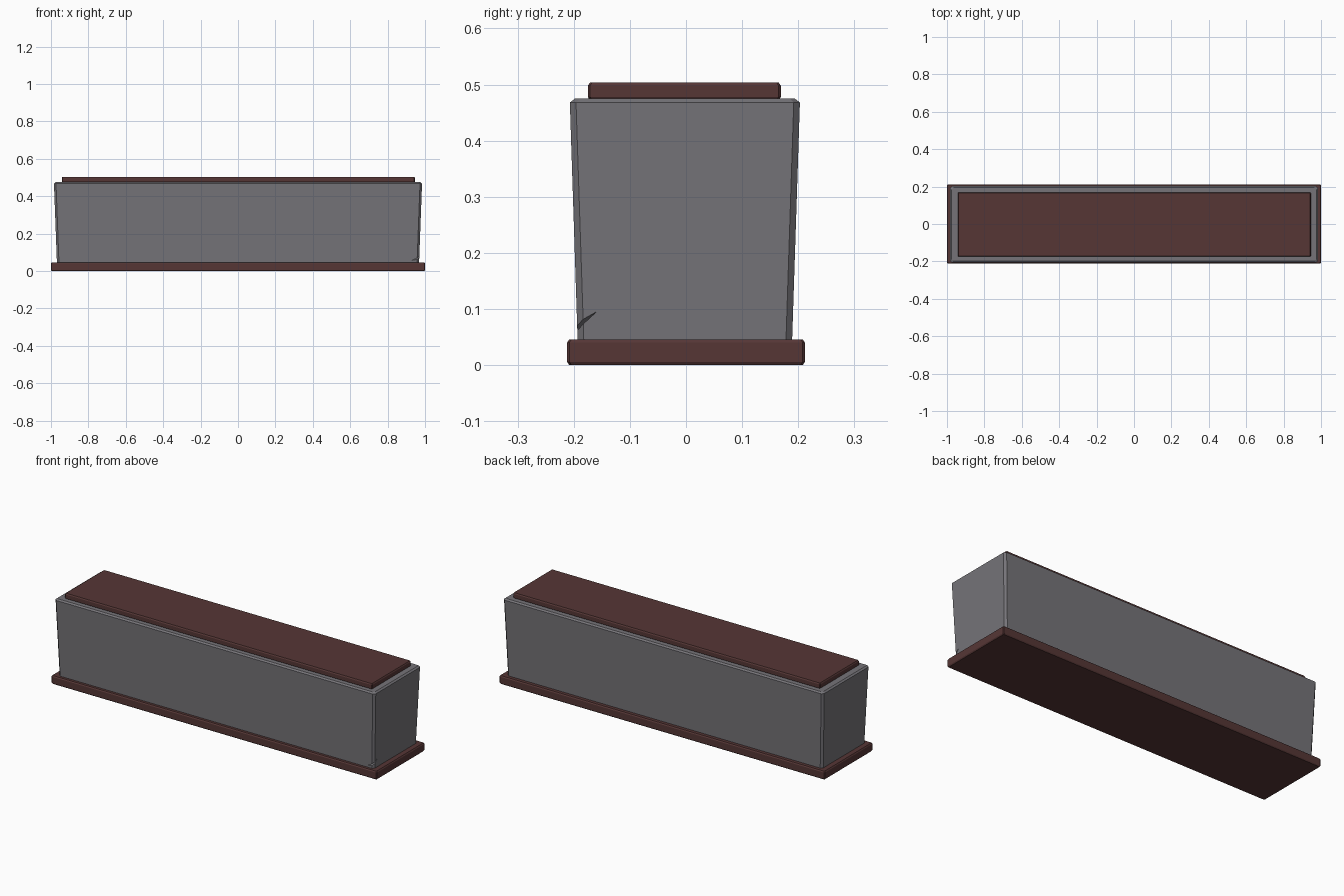
import bpy, bmesh

if "Cube" in bpy.data.objects:
    bpy.data.objects.remove(bpy.data.objects["Cube"])


def material(name, rgb):
    m = bpy.data.materials.new(name)
    m.diffuse_color = (*rgb, 1)
    m.use_nodes = True
    m.node_tree.nodes["Principled BSDF"].inputs["Base Color"].default_value = m.diffuse_color
    return m


GREY = material("stone grey", (0.18, 0.175, 0.19))
BROWN = material("dark red brown", (0.092, 0.037, 0.036))


def make_object(name, bm, mat):
    bmesh.ops.recalc_face_normals(bm, faces=bm.faces)
    mesh = bpy.data.meshes.new(name)
    bm.to_mesh(mesh)
    bm.free()
    mesh.materials.append(mat)
    ob = bpy.data.objects.new(name, mesh)
    bpy.context.collection.objects.link(ob)
    return ob


def block(name, rings, mat, cx=0, cy=0):
    """Stack of corner-cut rectangles; each ring = half x, half y, z, corner cut."""
    bm = bmesh.new()
    loops = []
    for hx, hy, z, c in rings:
        pts = [(hx, -hy + c), (hx, hy - c), (hx - c, hy), (-hx + c, hy),
               (-hx, hy - c), (-hx, -hy + c), (-hx + c, -hy), (hx - c, -hy)]
        loops.append([bm.verts.new((x + cx, y + cy, z)) for x, y in pts])
    for a, b in zip(loops, loops[1:]):
        for i in range(8):
            j = (i + 1) % 8
            bm.faces.new((a[i], a[j], b[j], b[i]))
    bm.faces.new(loops[0][::-1])
    bm.faces.new(loops[-1])
    return make_object(name, bm, mat)


def slab(name, hx, hy, z0, z1, mat, cut=0.004, **offset):
    return block(name, [(hx - cut, hy - cut, z0, cut), (hx, hy, z0 + cut * 1.5, cut),
                        (hx, hy, z1 - cut * 1.5, cut), (hx - cut, hy - cut, z1, cut)],
                 mat, **offset)


# Base plinth and lid plate
slab("base_plinth", 1.0, 0.212, 0.0, 0.046, BROWN)
slab("lid_plate", 0.944, 0.172, 0.472, 0.504, BROWN, cx=0.002, cy=-0.003)

# Flared stone body with cut corners and a bevelled top edge
body = block("stone_body", [(0.968, 0.191, 0.04, 0.011), (0.984, 0.205, 0.468, 0.011),
                            (0.975, 0.196, 0.475, 0.009)], GREY, cy=-0.002)

# Small chip in the front right corner
bm = bmesh.new()
for p in [(0.975, -0.155, 0.1), (0.925, -0.197, 0.053),
          (1.0, -0.22, 0.076), (1.0, -0.21, 0.054)]:
    bm.verts.new(p)
bmesh.ops.convex_hull(bm, input=bm.verts)
chip = make_object("chip_cutter", bm, GREY)
chip.hide_render = True
mod = body.modifiers.new("corner chip", 'BOOLEAN')
mod.operation = 'DIFFERENCE'
mod.solver = 'EXACT'
mod.object = chip
bpy.context.view_layer.objects.active = body
bpy.ops.object.modifier_apply(modifier=mod.name)
bpy.data.objects.remove(chip)
